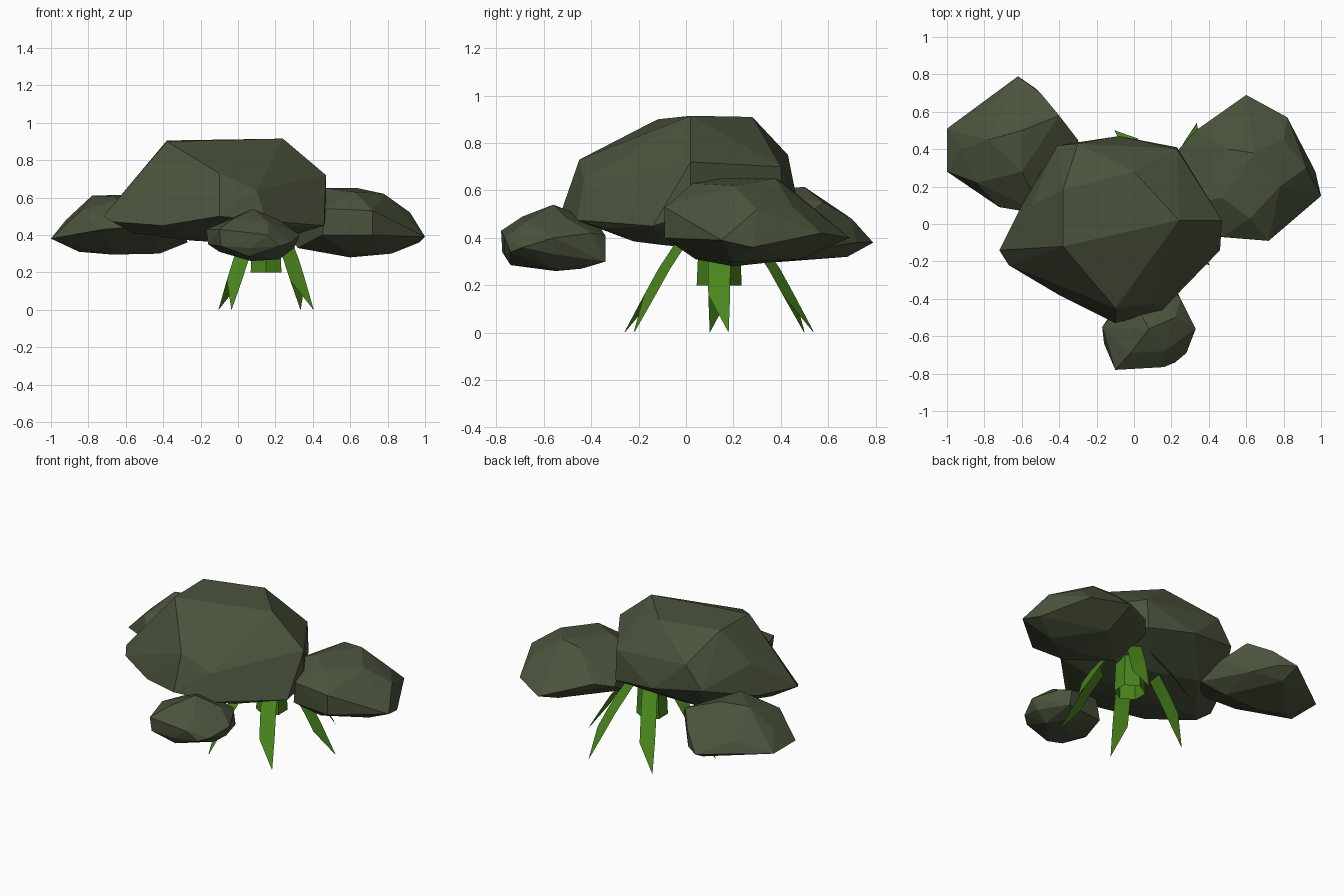
import bpy, bmesh, math
from mathutils import Matrix, Vector


def material(name, rgb):
    m = bpy.data.materials.new(name)
    m.diffuse_color = (*rgb, 1)
    return m


ROCK = material("mossy grey rock", (0.069, 0.087, 0.046))
GRASS = material("grass green", (0.068, 0.235, 0.012))


def finish(name, bm, mat):
    me = bpy.data.meshes.new(name)
    bm.to_mesh(me)
    bm.free()
    me.materials.append(mat)
    ob = bpy.data.objects.new(name, me)
    bpy.context.collection.objects.link(ob)
    return ob


def rock(name, pts):
    """Faceted boulder: the hull of a few corner points."""
    bm = bmesh.new()
    for p in pts:
        bm.verts.new(p)
    res = bmesh.ops.convex_hull(bm, input=bm.verts)
    loose = {v for v in res["geom_interior"] if isinstance(v, bmesh.types.BMVert)}
    bmesh.ops.delete(bm, geom=list(loose), context="VERTS")
    bmesh.ops.recalc_face_normals(bm, faces=bm.faces)
    return finish(name, bm, ROCK)


# Large central boulder
rock("main_rock", [
    (-.38, .18, .905), (-.38, -.12, .90), (.24, .02, .915), (0, .28, .91),
    (-.30, .43, .75), (.23, .40, .70), (.47, .02, .72), (-.02, -.24, .80),
    (-.25, -.27, .80), (-.10, -.45, .73), (.10, -.43, .64), (-.55, .10, .70),
    (-.72, -.14, .50), (-.67, -.22, .47), (-.40, -.38, .45), (-.10, -.53, .50),
    (.15, -.46, .475), (.22, -.35, .44), (.46, -.14, .45), (.47, .02, .50),
    (.23, .41, .50), (-.08, .47, .55), (-.41, .42, .60), (-.60, .10, .50),
    (-.56, -.10, .41), (-.25, -.10, .37), (.20, -.10, .37), (.30, .10, .40),
    (-.20, -.22, .39), (.15, -.22, .385), (0, .05, .355), (0, .20, .37),
    (-.30, .25, .40)])

# Right boulder
rock("right_rock", [
    (.47, .14, .65), (.64, .38, .65), (.50, .40, .64), (.78, .20, .62),
    (.62, .03, .63), (.60, .69, .40), (.82, .57, .42), (.92, .30, .52),
    (.97, .28, .36), (1.0, .15, .39), (.72, -.09, .40), (.72, -.09, .53),
    (.47, -.07, .54), (.45, -.06, .40), (.24, .40, .45), (.33, .50, .48),
    (.82, .20, .30), (.60, .20, .28), (.60, .48, .31), (.32, .20, .33),
    (.58, .04, .31), (.80, .45, .53), (.36, .12, .60)])

# Left boulder
rock("left_rock", [
    (-.78, .45, .61), (-.60, .50, .615), (-.60, .28, .60), (-.40, .58, .55),
    (-.62, .79, .38), (-.79, .62, .45), (-1.0, .51, .38), (-1.0, .28, .38),
    (-.92, .40, .48), (-.84, .22, .53), (-.82, .20, .41), (-.72, .09, .43),
    (-.48, .05, .45), (-.50, .70, .48), (-.52, .72, .38), (-.43, .59, .36),
    (-.30, .45, .45), (-.27, .30, .36), (-.85, .40, .31), (-.67, .35, .295),
    (-.42, .35, .30), (-.60, .68, .32)])

# Small boulder in front
rock("front_rock", [
    (.08, -.56, .54), (-.02, -.69, .49), (.16, -.68, .47), (.22, -.50, .48),
    (-.17, -.55, .43), (-.16, -.64, .35), (-.10, -.78, .43), (-.09, -.775, .34),
    (.06, -.765, .33), (.16, -.765, .40), (.22, -.74, .34), (.28, -.69, .36),
    (.33, -.56, .40), (.30, -.55, .33), (.25, -.40, .42), (.22, -.34, .30),
    (.20, -.34, .41), (-.02, -.38, .47), (-.10, -.60, .31), (-.05, -.38, .31),
    (.07, -.55, .26), (.22, -.56, .27), (.06, -.74, .285), (.15, -.44, .27)])

# Six splayed, pointed blades below the boulders, each a paper-thin two-sided leaf
TUFT = Vector((.15, .14, 0))
outline = [(.08, -.046, .52), (.27, -.047, .268), (.34, -.046, .158),
           (.44, .04, 0), (.34, .046, .158), (.27, .047, .268), (.08, .046, .52)]
bm = bmesh.new()
for k in range(6):
    turn = Matrix.Translation(TUFT) @ Matrix.Rotation(math.radians(60 * k), 4, "Z")
    for inset, flip in ((0, False), (.003, True)):
        v = [bm.verts.new(turn @ Vector((x - inset, y, z))) for x, y, z in outline]
        for ids in ((0, 1, 5, 6), (1, 2, 4, 5), (2, 3, 4)):
            f = [v[i] for i in ids]
            bm.faces.new(f[::-1] if flip else f)
finish("grass_blades", bm, GRASS)

# Short open stem ring in the middle of the tuft, its faces turned inwards
bm = bmesh.new()
bmesh.ops.create_cone(bm, cap_ends=False, segments=6, radius1=.095, radius2=.085,
                      depth=.22, matrix=Matrix.Translation(TUFT + Vector((0, 0, .31))))
bmesh.ops.reverse_faces(bm, faces=bm.faces)
finish("grass_stem", bm, GRASS)
